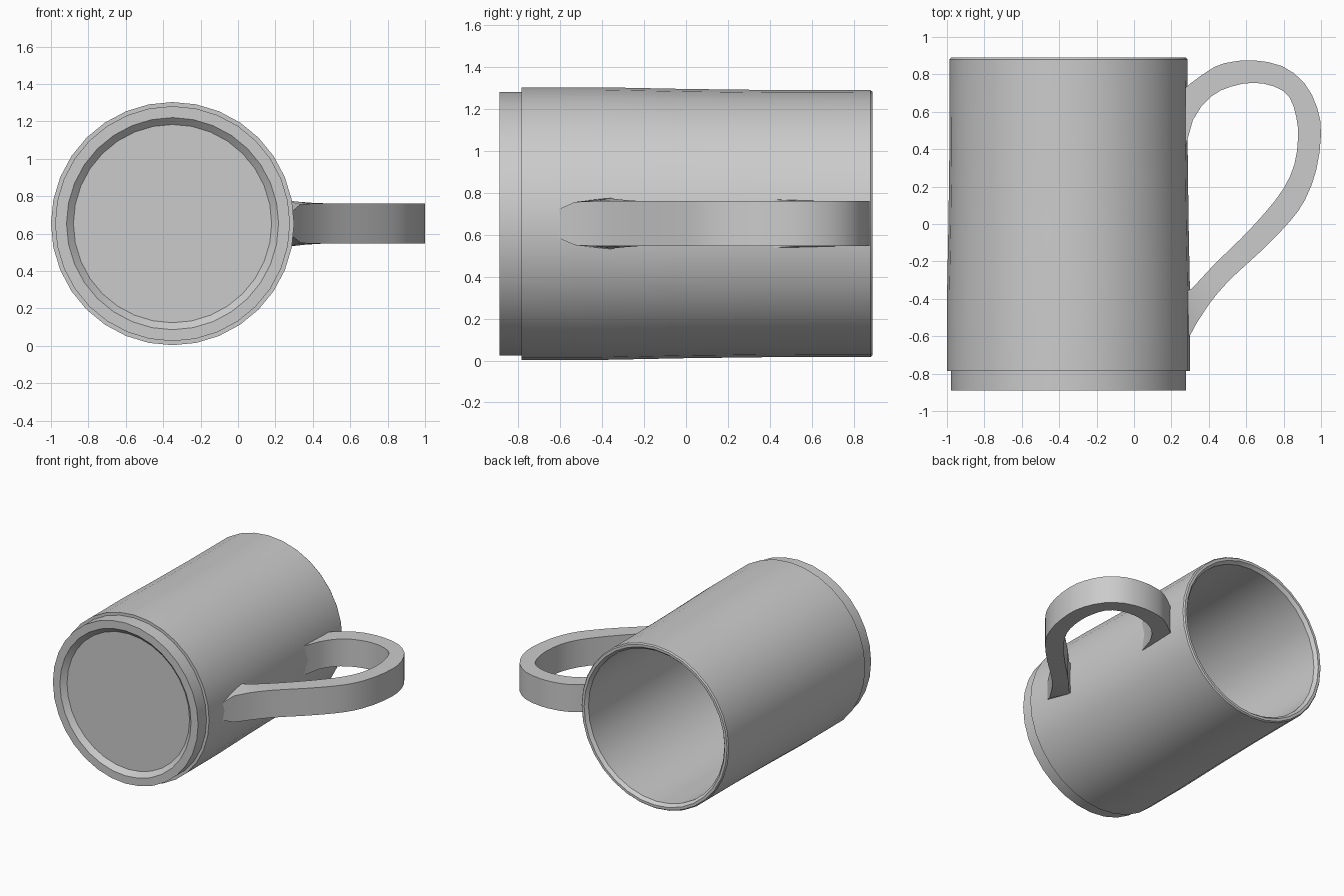
import bpy, bmesh, math
from mathutils import Vector

cube = bpy.data.objects.get("Cube")
if cube:
    bpy.data.objects.remove(cube, do_unlink=True)

CX, CZ = -0.35, 0.653      # axis of the mug body, running along y
SIDES = 32

grey = bpy.data.materials.new("plain grey")
grey.use_nodes = True
GREY = (0.6, 0.6, 0.6, 1)
grey.diffuse_color = GREY
grey.node_tree.nodes["Principled BSDF"].inputs["Base Color"].default_value = GREY


def finish(name, bm, angle):
    bmesh.ops.recalc_face_normals(bm, faces=bm.faces)
    mesh = bpy.data.meshes.new(name)
    bm.to_mesh(mesh)
    bm.free()
    mesh.materials.append(grey)
    obj = bpy.data.objects.new(name, mesh)
    bpy.context.collection.objects.link(obj)
    bpy.ops.object.select_all(action='DESELECT')
    obj.select_set(True)
    bpy.context.view_layer.objects.active = obj
    bpy.ops.object.shade_smooth_by_angle(angle=math.radians(angle))
    return obj


def skin(bm, rings):
    """Join successive closed rings with quads and cap both ends."""
    n = len(rings[0])
    for a, b in zip(rings, rings[1:]):
        for i in range(n):
            j = (i + 1) % n
            bm.faces.new((a[i], a[j], b[j], b[i]))
    bm.faces.new(rings[0])
    bm.faces.new(rings[-1])


# Mug body: (radius, y) from the recessed base, over the outside, to the inner floor
profile = [(0.53, -0.855), (0.567, -0.89), (0.628, -0.89), (0.628, -0.785),
           (0.65, -0.785), (0.65, -0.40), (0.642, 0.0), (0.637, 0.40),
           (0.636, 0.88), (0.628, 0.89), (0.608, 0.89), (0.588, 0.865),
           (0.588, -0.72), (0.56, -0.76)]
bm = bmesh.new()
rings = []
for r, y in profile:
    rings.append([bm.verts.new((CX + r * math.cos(t), y, CZ + r * math.sin(t)))
                  for t in (2 * math.pi * i / SIDES for i in range(SIDES))])
skin(bm, rings)
finish("mug_body", bm, 30)


# Handle sections: outer x, y, inner x, y, outer half width, inner half width
sections = [
    (0.26, 0.715, 0.26, 0.36, 0.107, 0.118),
    (0.30, 0.75, 0.315, 0.556, 0.107, 0.107),
    (0.43, 0.84, 0.41, 0.68, 0.107, 0.107),
    (0.53, 0.868, 0.52, 0.735, 0.107, 0.107),
    (0.64, 0.875, 0.64, 0.755, 0.107, 0.107),
    (0.79, 0.845, 0.75, 0.735, 0.107, 0.107),
    (0.91, 0.755, 0.83, 0.68, 0.107, 0.107),
    (0.98, 0.62, 0.868, 0.57, 0.107, 0.107),
    (1.00, 0.48, 0.877, 0.46, 0.107, 0.107),
    (0.975, 0.29, 0.858, 0.32, 0.107, 0.107),
    (0.915, 0.13, 0.80, 0.19, 0.107, 0.107),
    (0.83, 0.01, 0.70, 0.06, 0.107, 0.107),
    (0.685, -0.14, 0.57, -0.08, 0.107, 0.107),
    (0.51, -0.30, 0.43, -0.215, 0.107, 0.107),
    (0.40, -0.43, 0.31, -0.345, 0.107, 0.118),
    (0.335, -0.53, 0.28, -0.36, 0.103, 0.122),
    (0.27, -0.65, 0.26, -0.37, 0.05, 0.122),
]


def smooth_path(rows):
    """Add a Catmull-Rom midpoint between rows."""
    pts = [Vector(r) for r in rows]
    out = [pts[0]]
    for i in range(len(pts) - 1):
        a, b = pts[max(i - 1, 0)], pts[min(i + 2, len(pts) - 1)]
        if 0 < i < len(pts) - 3:
            out.append((9 * (pts[i] + pts[i + 1]) - a - b) / 16)
        out.append(pts[i + 1])
    return out


bm = bmesh.new()
rings = []
for ox, oy, ix, iy, ho, hi in smooth_path(sections):
    corners = [(ox, oy, -ho), (ox, oy, ho), (ix, iy, hi), (ix, iy, -hi)]
    rings.append([bm.verts.new((x, y, CZ + z)) for x, y, z in corners])
skin(bm, rings)
finish("handle", bm, 40)
